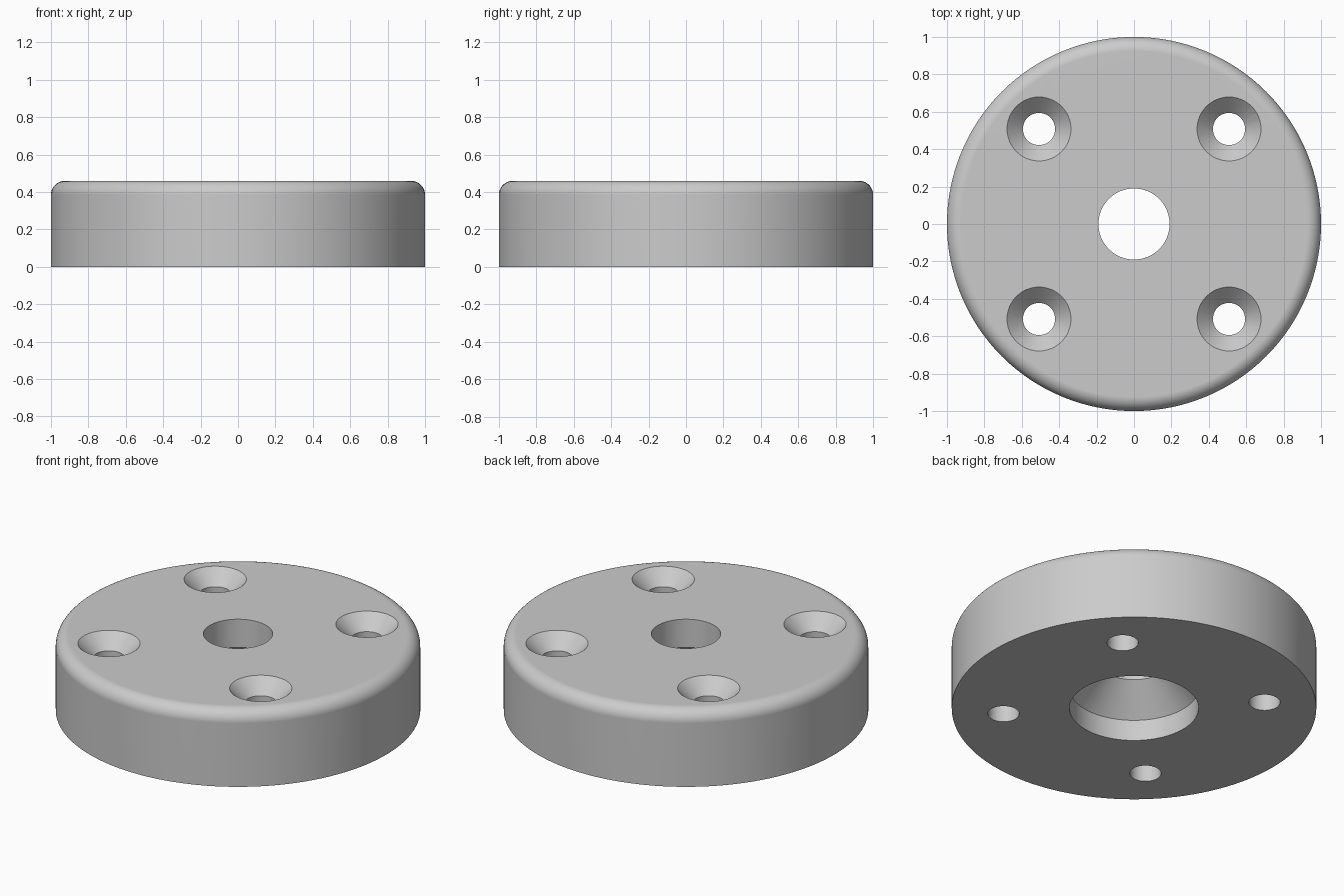
import bpy, bmesh
from math import sin, cos, pi, radians

if "Cube" in bpy.data.objects:
    bpy.data.objects.remove(bpy.data.objects["Cube"])

RADIUS, HEIGHT, FILLET = 1.0, 0.46, 0.075
BORE, RECESS = 0.19, 0.354
SCREW, SINK, OFFSET = 0.086, 0.171, 0.508

grey = bpy.data.materials.new("plain grey")
grey.use_nodes = True
colour = (0.6, 0.6, 0.6, 1)
grey.diffuse_color = colour
grey.node_tree.nodes["Principled BSDF"].inputs["Base Color"].default_value = colour


def lathe(name, profile, steps, centre=(0, 0, 0)):
    """Revolve a closed (radius, z) profile about a vertical axis."""
    bm = bmesh.new()
    verts = [bm.verts.new((r, 0, z)) for r, z in profile]
    edges = [bm.edges.new((v, verts[i - 1])) for i, v in enumerate(verts)]
    bmesh.ops.spin(bm, geom=verts + edges, cent=(0, 0, 0), axis=(0, 0, 1),
                   angle=2 * pi, steps=steps)
    bmesh.ops.remove_doubles(bm, verts=bm.verts, dist=1e-5)
    bmesh.ops.dissolve_degenerate(bm, edges=bm.edges, dist=1e-5)
    bmesh.ops.recalc_face_normals(bm, faces=bm.faces)
    mesh = bpy.data.meshes.new(name)
    bm.to_mesh(mesh)
    bm.free()
    mesh.materials.append(grey)
    obj = bpy.data.objects.new(name, mesh)
    obj.location = centre
    bpy.context.collection.objects.link(obj)
    return obj


# Disc with rounded top rim, stepped bore and conical transition
rim = []
for i in range(11):
    a = i * pi / 20
    rim.append((RADIUS - FILLET * (1 - cos(a)), HEIGHT - FILLET * (1 - sin(a))))
bore = [(BORE, HEIGHT), (BORE, 0.29), (RECESS, 0.127), (RECESS, 0)]
disc = lathe("mounting_disc", [(RADIUS, 0)] + rim + bore, 128)

# Four countersunk screw holes
over = 0.05
depth = SINK - SCREW
hole = [(0, -over), (SCREW, -over), (SCREW, HEIGHT - depth),
        (SINK + over, HEIGHT + over), (0, HEIGHT + over)]
cutters = []
for x in (-OFFSET, OFFSET):
    for y in (-OFFSET, OFFSET):
        cutter = lathe("screw_hole_cutter", hole, 48, (x, y, 0))
        cutter.hide_render = True
        cutters.append(cutter)
        cut = disc.modifiers.new("screw_hole", 'BOOLEAN')
        cut.operation = 'DIFFERENCE'
        cut.solver = 'EXACT'
        cut.object = cutter

bpy.ops.object.select_all(action='DESELECT')
disc.select_set(True)
bpy.context.view_layer.objects.active = disc
for name in [m.name for m in disc.modifiers]:
    bpy.ops.object.modifier_apply(modifier=name)
for cutter in cutters:
    bpy.data.objects.remove(cutter)

# Smooth curved walls, crisp edges, flat faces kept flat
bpy.ops.object.shade_smooth_by_angle(angle=radians(30))
flat = disc.modifiers.new("flat_faces", 'WEIGHTED_NORMAL')
flat.keep_sharp = True
